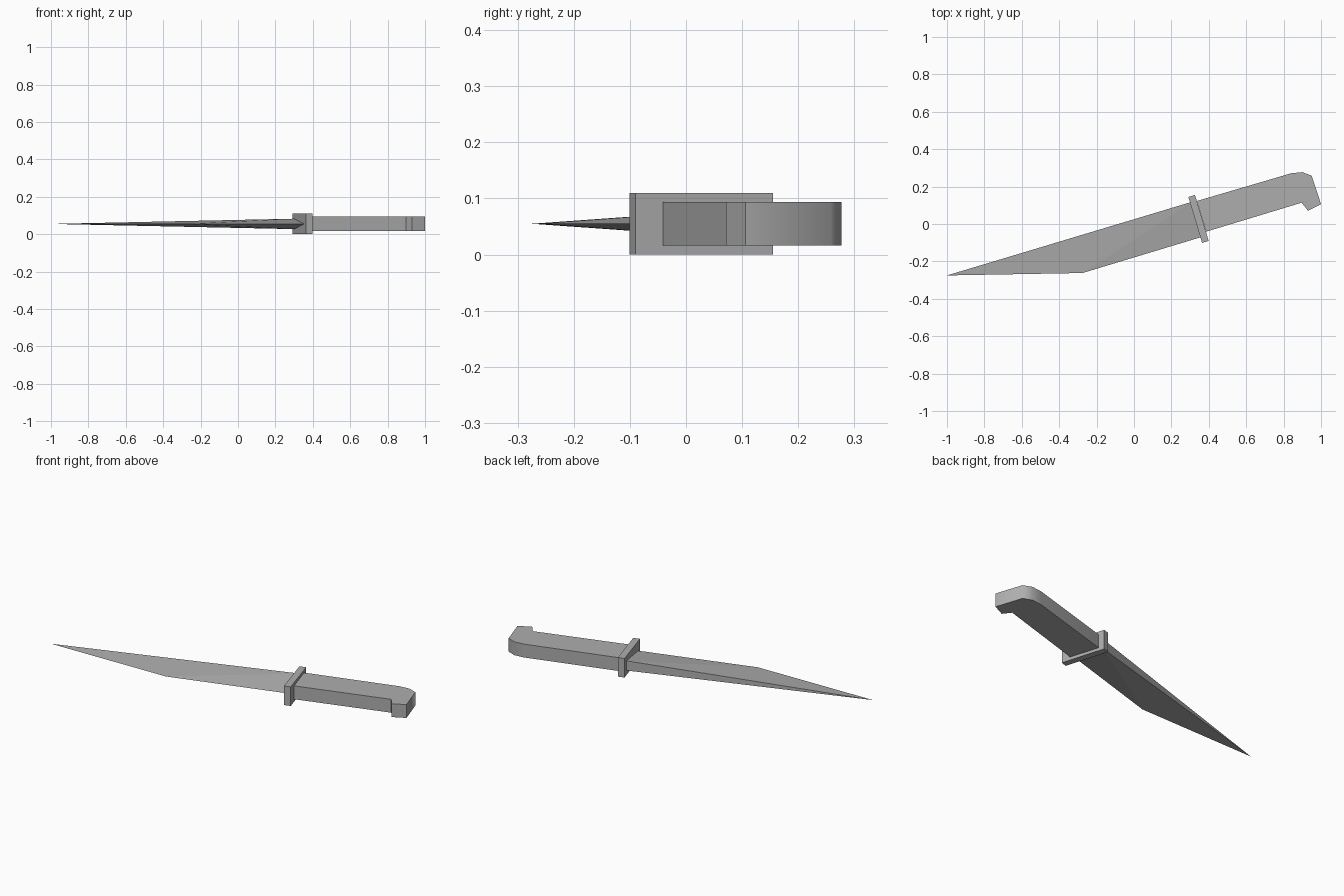
import bpy, bmesh, math

cube = bpy.data.objects.get("Cube")
if cube:
    bpy.data.objects.remove(cube, do_unlink=True)

MID = 0.055                    # height of the knife's centre plane
TILT = math.radians(16.6)      # how the knife lies on the ground

grey = bpy.data.materials.new("plain grey")
grey.use_nodes = True
grey.diffuse_color = (0.42, 0.42, 0.42, 1)
grey.node_tree.nodes["Principled BSDF"].inputs["Base Color"].default_value = grey.diffuse_color


def add_part(name, bm):
    bmesh.ops.recalc_face_normals(bm, faces=bm.faces)
    mesh = bpy.data.meshes.new(name)
    bm.to_mesh(mesh)
    bm.free()
    mesh.materials.append(grey)
    obj = bpy.data.objects.new(name, mesh)
    bpy.context.collection.objects.link(obj)
    return obj


def extruded(name, outline, half):
    """Slab with the given outline, half units thick each side of the centre plane."""
    bm = bmesh.new()
    face = bm.faces.new([bm.verts.new((x, y, MID - half)) for x, y in outline])
    ext = bmesh.ops.extrude_face_region(bm, geom=[face])
    verts = [v for v in ext["geom"] if isinstance(v, bmesh.types.BMVert)]
    bmesh.ops.translate(bm, verts=verts, vec=(0, 0, 2 * half))
    return add_part(name, bm)


# Blade: a wedge, thick at the spine by the guard, sharp at edge and tip
bm = bmesh.new()
tip, belly, heel = [bm.verts.new((x, y, MID)) for x, y in
                    ((-1, -0.275), (-0.275, -0.262), (0.36, -0.07))]
spine = [bm.verts.new((0.308, 0.118, MID + s * 0.028)) for s in (1, -1)]
for s in spine:
    bm.faces.new((tip, belly, s))
    bm.faces.new((belly, heel, s))
bm.faces.new((tip, *spine))
bm.faces.new((heel, *spine))
add_part("blade", bm)

# Guard: a thin crosspiece square to the blade
bpy.ops.mesh.primitive_cube_add(size=1, location=(0.345, 0.027, MID), rotation=(0, 0, TILT))
guard = bpy.context.object
guard.name = "guard"
guard.scale = (0.037, 0.256, 0.11)
guard.data.materials.append(grey)

# Handle: straight grip with a rounded back and a hooked pommel
handle = extruded("handle", [(0.336, 0.123), (0.84, 0.271), (0.90, 0.277), (0.95, 0.258),
                             (1.0, 0.106), (0.93, 0.071), (0.897, 0.114), (0.386, -0.041)], 0.0385)
bpy.ops.object.select_all(action="DESELECT")
handle.select_set(True)
bpy.context.view_layer.objects.active = handle
bpy.ops.object.shade_smooth_by_angle(angle=math.radians(60))
